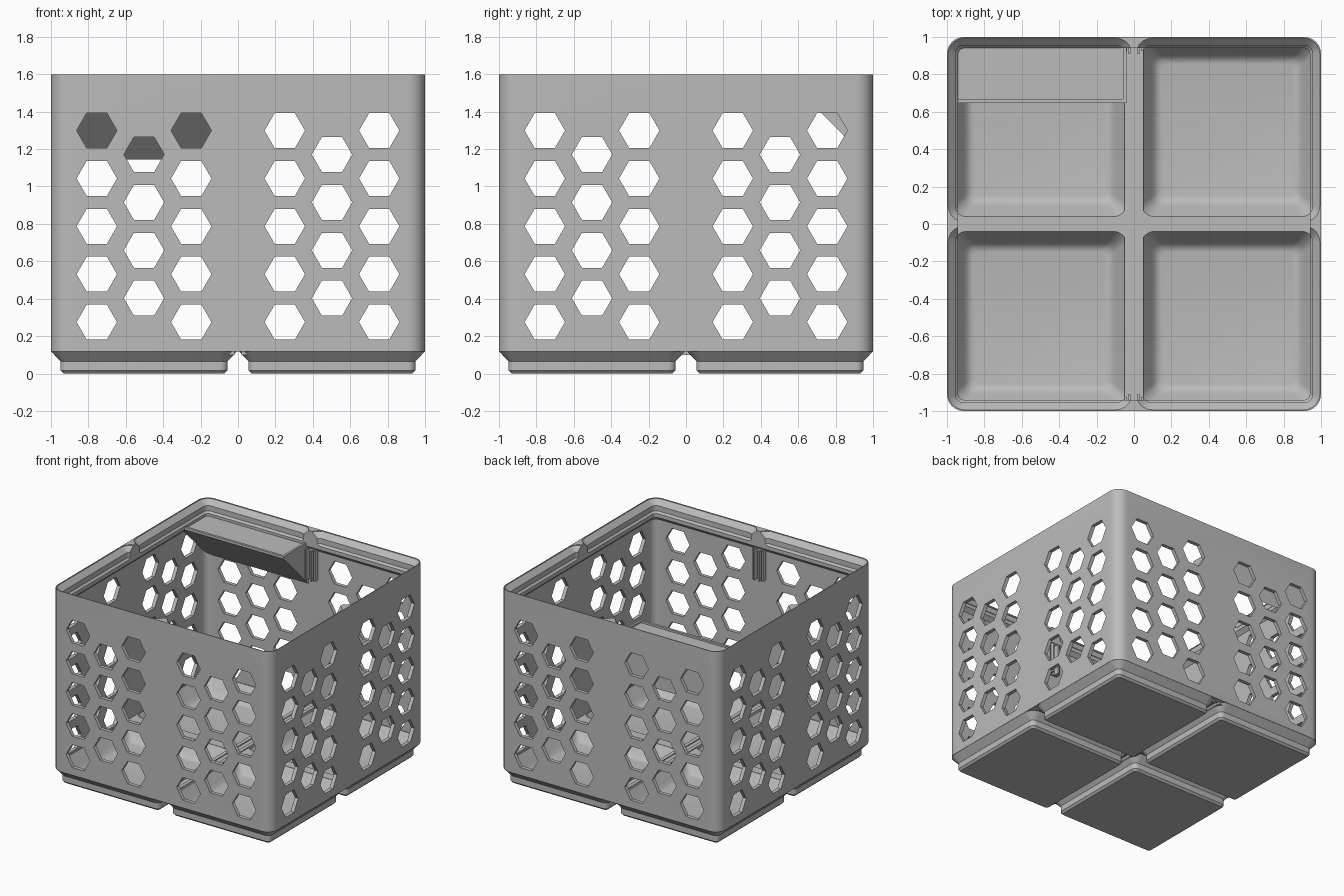
import bpy, bmesh, math
from mathutils import Vector

if "Cube" in bpy.data.objects:
    bpy.data.objects.remove(bpy.data.objects["Cube"], do_unlink=True)

grey = bpy.data.materials.new("plain_grey")
grey.use_nodes = True
COLOUR = (0.5, 0.5, 0.5, 1)
grey.diffuse_color = COLOUR
grey.node_tree.nodes["Principled BSDF"].inputs["Base Color"].default_value = COLOUR

PITCH = 0.5025
CELLS = [(sx * PITCH, sy * PITCH) for sx in (-1, 1) for sy in (-1, 1)]


def finish(name, bm):
    bmesh.ops.recalc_face_normals(bm, faces=bm.faces)
    mesh = bpy.data.meshes.new(name)
    bm.to_mesh(mesh)
    bm.free()
    obj = bpy.data.objects.new(name, mesh)
    mesh.materials.append(grey)
    bpy.context.collection.objects.link(obj)
    return obj


def skin(bm, rings):
    """Closed solid through a stack of equal-length point rings."""
    loops = [[bm.verts.new(p) for p in ring] for ring in rings]
    n = len(loops[0])
    for a, b in zip(loops, loops[1:]):
        for i in range(n):
            j = (i + 1) % n
            bm.faces.new((a[i], a[j], b[j], b[i]))
    bm.faces.new(loops[0][::-1])
    bm.faces.new(loops[-1])


def rounded_square(centre, z, half, radius, steps=8):
    ring = []
    for k, (sx, sy) in enumerate([(1, 1), (-1, 1), (-1, -1), (1, -1)]):
        for s in range(steps + 1):
            a = (k + s / steps) * math.pi / 2
            ring.append((centre[0] + sx * (half - radius) + radius * math.cos(a),
                         centre[1] + sy * (half - radius) + radius * math.sin(a), z))
    return ring


def stacks(name, profile, centres=((0, 0),)):
    """Rounded-square lofts; profile rows are height, half width, corner radius."""
    bm = bmesh.new()
    for c in centres:
        skin(bm, [rounded_square(c, *row) for row in profile])
    return finish(name, bm)


def boxes(name, bounds):
    bm = bmesh.new()
    for (x0, x1), (y0, y1), (z0, z1) in bounds:
        skin(bm, [[(x0, y0, z), (x1, y0, z), (x1, y1, z), (x0, y1, z)] for z in (z0, z1)])
    return finish(name, bm)


def hex_prisms(name, along_x):
    bm = bmesh.new()
    radius, row = 0.108, 0.256
    for side in (-1, 1):
        for col in (-1, 0, 1):
            count = 4 if col == 0 else 5
            for r in range(count):
                u = side * PITCH + col * 0.2525
                z = 0.275 + r * row + (row / 2 if col == 0 else 0)
                rings = []
                for depth in (-1.2, 1.2):
                    ring = []
                    for k in range(6):
                        a = k * math.pi / 3
                        p, q = u + radius * math.cos(a), z + radius * math.sin(a)
                        ring.append((depth, p, q) if along_x else (p, depth, q))
                    rings.append(ring)
                skin(bm, rings)
    return finish(name, bm)


def combine(target, tool, operation):
    tool.hide_render = True
    mod = target.modifiers.new(tool.name, 'BOOLEAN')
    mod.operation, mod.object, mod.solver = operation, tool, 'EXACT'
    bpy.context.view_layer.objects.active = target
    bpy.ops.object.modifier_apply(modifier=mod.name)
    bpy.data.objects.remove(tool, do_unlink=True)


# Outer body and the four stepped feet
bin_body = stacks("bin_body", [(0.118, 1.0, 0.09), (1.6, 1.0, 0.09)])
feet = stacks("feet", [(0, 0.43, 0.02), (0.016, 0.446, 0.038), (0.064, 0.446, 0.038),
                       (0.118, 0.496, 0.09), (0.14, 0.48, 0.08)], CELLS)
combine(bin_body, feet, 'UNION')

# Hollow interior with the overhanging rim
interior = stacks("interior", [(0.165, 0.97, 0.06), (1.436, 0.97, 0.06),
                               (1.466, 0.94, 0.03), (1.7, 0.94, 0.03)])
combine(bin_body, interior, 'DIFFERENCE')

# Sunken floor in each cell
floors = stacks("floors", [(0.035, 0.355, 0.03), (0.04, 0.375, 0.04), (0.055, 0.393, 0.045),
                           (0.08, 0.41, 0.05), (0.16, 0.463, 0.07), (0.25, 0.463, 0.07)], CELLS)
combine(bin_body, floors, 'DIFFERENCE')

# Stacking rim, stepped to receive another set of feet
rim = stacks("rim", [(1.494, 0.435, 0.025), (1.512, 0.452, 0.042), (1.555, 0.452, 0.042),
                     (1.595, 0.491, 0.085), (1.65, 0.491, 0.085)], CELLS)
combine(bin_body, rim, 'DIFFERENCE')

# Honeycomb openings through both pairs of walls
for label, along_x in (("side_holes", True), ("front_holes", False)):
    combine(bin_body, hex_prisms(label, along_x), 'DIFFERENCE')

# Divider guides on the front and back walls and across the floor
guides = []
for s in (-1, 1):
    for x0 in (-0.05, -0.03, 0.018, 0.038):
        depth = 0.925 if abs(x0 + 0.006) > 0.04 else 0.91
        guides.append(((x0, x0 + 0.012), sorted((s * depth, s * 0.975)), (1.2, 1.45)))
    guides.append(((-0.05, 0.05), sorted((s * 0.955, s * 0.975)), (1.2, 1.45)))
boxes("divider_wall_guides", guides)
boxes("divider_floor_guides", [(sorted((s * 0.02, s * 0.05)), (-0.971, 0.971), (0.1, 0.172))
                               for s in (-1, 1)])

# Label shelf: a wedge on the back wall with a shallow recessed top
bm = bmesh.new()
section = [(0.972, 1.145), (0.972, 1.49), (0.648, 1.49), (0.648, 1.469)]
skin(bm, [[(x, y, z) for y, z in section] for x in (-0.972, -0.04)])
label_shelf = finish("label_shelf", bm)
recess = boxes("label_recess", [((-1.1, -0.058), (0.668, 1.1), (1.475, 1.6))])
combine(label_shelf, recess, 'DIFFERENCE')

# Smooth curved corners, sharp edges kept
for obj in (bin_body,):
    bpy.ops.object.select_all(action='DESELECT')
    obj.select_set(True)
    bpy.context.view_layer.objects.active = obj
    bpy.ops.object.shade_smooth_by_angle(angle=math.radians(25))
